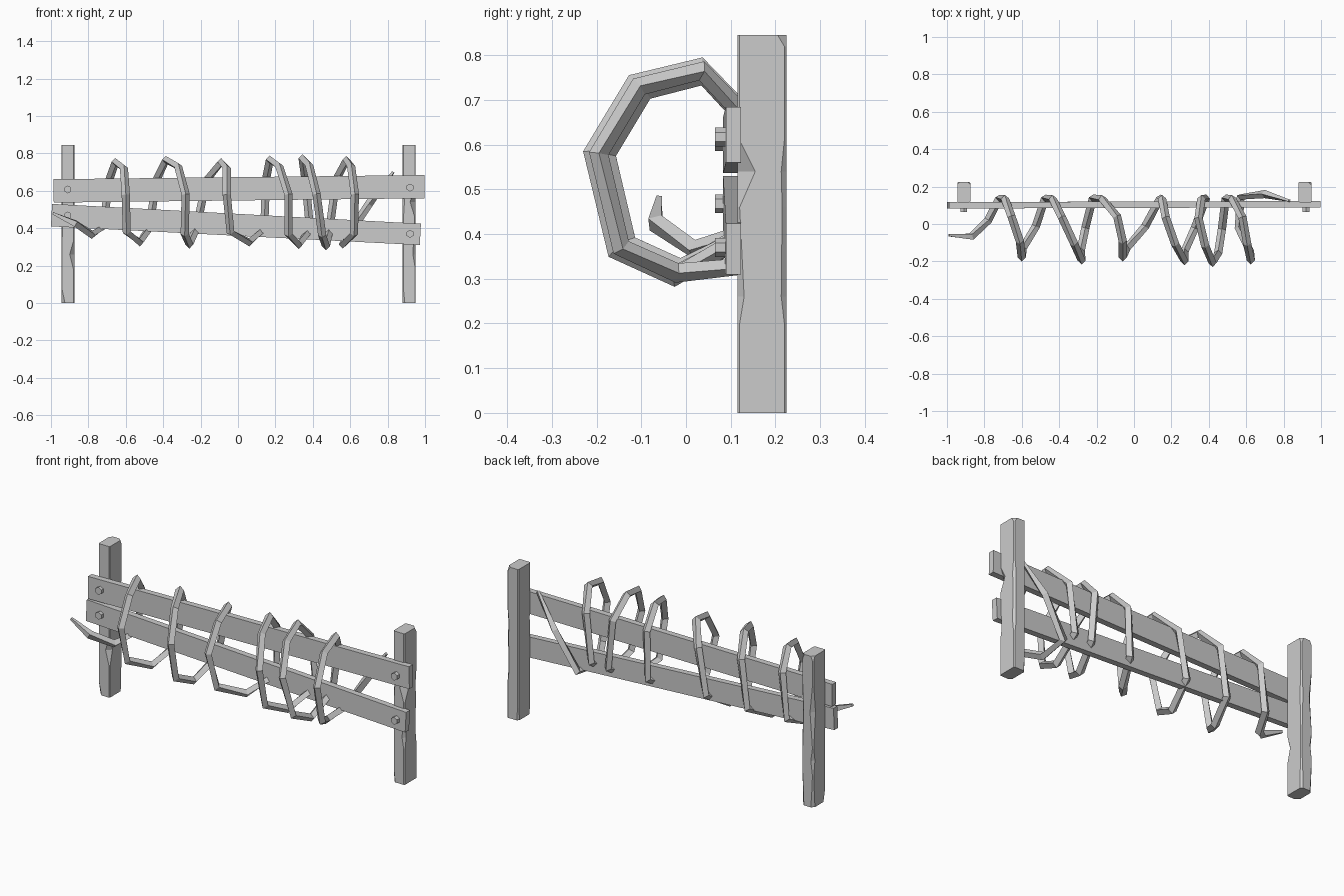
import bpy, bmesh, math
from mathutils import Matrix, Vector

if "Cube" in bpy.data.objects:
    bpy.data.objects.remove(bpy.data.objects["Cube"])


def finish(name, bm):
    bmesh.ops.recalc_face_normals(bm, faces=bm.faces)
    me = bpy.data.meshes.new(name)
    bm.to_mesh(me)
    bm.free()
    ob = bpy.data.objects.new(name, me)
    bpy.context.collection.objects.link(ob)
    return ob


def loft(name, rings):
    bm = bmesh.new()
    rows = [[bm.verts.new(p) for p in r] for r in rings]
    n = len(rows[0])
    for a, b in zip(rows, rows[1:]):
        for i in range(n):
            j = (i + 1) % n
            bm.faces.new((a[i], a[j], b[j], b[i]))
    bm.faces.new(rows[0][::-1])
    bm.faces.new(rows[-1])
    return finish(name, bm)


# Posts: hewn timber, every corner has its own chamfer at each height
def post(name, cx, levels):
    rings = []
    for z, cuts in levels:
        ring = []
        for (sx, sy), c in zip(((-1, -1), (1, -1), (1, 1), (-1, 1)), cuts):
            x, y = cx + sx * 0.035, 0.17 + sy * 0.055
            pts = [(x, y - sy * c, z), (x - sx * min(c, 0.03), y, z)]
            ring += pts if sx * sy > 0 else pts[::-1]
        rings.append(ring)
    return loft(name, rings)


T = 0.005
post("left_post", -0.91, [
    (0.00, (0.02, T, 0.012, 0.015)), (0.07, (T, T, 0.01, 0.01)),
    (0.18, (T, T, T, T)), (0.26, (T, 0.025, T, 0.015)),
    (0.33, (T, T, T, T)), (0.53, (0.008, T, 0.01, 0.02)),
    (0.68, (T, T, T, T)), (0.82, (T, T, T, T)), (0.845, (T, T, 0.015, 0.015))])
post("right_post", 0.915, [
    (0.00, (0.012, T, T, 0.01)), (0.07, (T, T, T, T)),
    (0.20, (T, T, T, T)), (0.26, (0.006, 0.015, 0.012, T)),
    (0.46, (T, T, 0.01, T)), (0.54, (0.01, 0.04, 0.012, T)),
    (0.61, (T, T, T, T)), (0.82, (T, T, T, T)), (0.845, (T, T, 0.02, T))])


# Planks: slightly skewed boards
def plank(name, x0, z0, x1, z1, slant):
    rings = []
    for x, (lo, hi), y, s in ((x0, z0, 0.083, slant), (x1, z1, 0.089, slant)):
        rings.append([(x, y, lo), (x, y + 0.034, lo),
                      (x - s, y + 0.034, hi), (x - s, y, hi)])
    return loft(name, rings)


plank("upper_plank", -0.985, (0.537, 0.662), 0.998, (0.56, 0.684), 0.002)
plank("lower_plank", -1.0, (0.41, 0.53), 0.972, (0.31, 0.424), -0.006)

# Hexagonal bolt heads
for i, (x, z) in enumerate(((-0.91, 0.607), (0.92, 0.617), (-0.91, 0.468), (0.92, 0.37))):
    bm = bmesh.new()
    bmesh.ops.create_cone(bm, cap_ends=True, segments=6, radius1=0.021, radius2=0.021,
                          depth=0.028, matrix=Matrix.Translation((x, 0.079, z))
                          @ Matrix.Rotation(math.pi / 2, 4, 'X'))
    finish(f"bolt_{i + 1}", bm)

# Vine: a square strand wound round both planks, seven corners per turn
PROFILE = [(0.138, 0.40), (0.135, 0.66), (0.035, 0.765), (-0.105, 0.73),
           (-0.195, 0.58), (-0.145, 0.37), (-0.02, 0.313)]
TURNS = [  # x of each corner, and loop scale
    (0.95, (-0.72, -0.69, -0.655, -0.61, -0.60, -0.595, -0.525)),
    (1.00, (-0.475, -0.435, -0.385, -0.32, -0.28, -0.285, -0.26)),
    (0.95, (-0.22, -0.17, -0.09, -0.06, -0.06, -0.04, 0.06)),
    (1.01, (0.14, 0.15, 0.17, 0.22, 0.27, 0.27, 0.325)),
    (1.04, (0.385, 0.36, 0.345, 0.38, 0.42, 0.45, 0.47)),
    (1.00, (0.49, 0.525, 0.58, 0.605, 0.625, 0.62, 0.56)),
]
path = [(-0.99, -0.06, 0.48), (-0.87, -0.068, 0.425), (-0.78, 0.02, 0.365)]
for s, xs in TURNS:
    for x, (y, z) in zip(xs, PROFILE):
        path.append((x, 0.138 + (y - 0.138) * s, 0.54 + (z - 0.54) * s))
path += [(0.57, 0.145, 0.33), (0.70, 0.16, 0.53), (0.83, 0.125, 0.70)]


def vine(name, pts, r):
    pts = [Vector(p) for p in pts]
    axis_mid = Vector((0, 0.0, 0.54))
    rings = []
    for i, p in enumerate(pts):
        t = ((pts[min(i + 1, len(pts) - 1)] - p).normalized()
             + (p - pts[max(i - 1, 0)]).normalized()).normalized()
        out = p - axis_mid
        out.x = 0
        out = (out - t * out.dot(t)).normalized()
        side = t.cross(out)
        k = r * (0.4 if i in (0, len(pts) - 1) else 1)
        rings.append([p + out * k, p + side * k, p - out * k, p - side * k])
    return loft(name, rings)


vine("wound_vine", path, 0.022)
